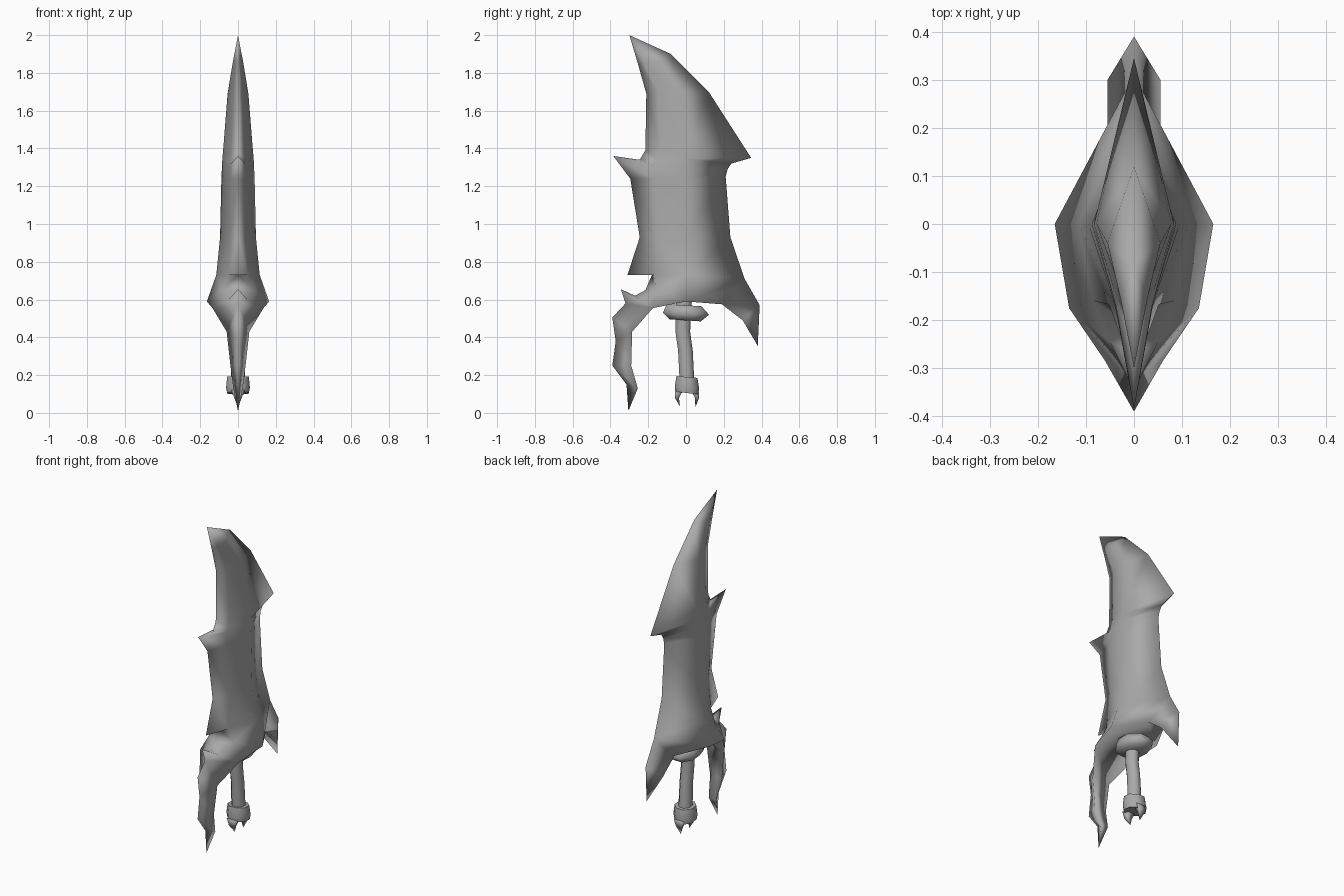
import bpy, bmesh, math
from mathutils import Vector

if "Cube" in bpy.data.objects:
    bpy.data.objects.remove(bpy.data.objects["Cube"])

grey = bpy.data.materials.new("steel grey")
grey.diffuse_color = (0.4, 0.4, 0.4, 1)
grey.use_nodes = True
grey.node_tree.nodes["Principled BSDF"].inputs["Base Color"].default_value = grey.diffuse_color


def finish(bm, name, angle=180):
    bmesh.ops.remove_doubles(bm, verts=bm.verts, dist=0.0005)
    bmesh.ops.recalc_face_normals(bm, faces=bm.faces)
    me = bpy.data.meshes.new(name)
    bm.to_mesh(me)
    bm.free()
    ob = bpy.data.objects.new(name, me)
    bpy.context.collection.objects.link(ob)
    me.materials.append(grey)
    bpy.ops.object.select_all(action='DESELECT')
    ob.select_set(True)
    bpy.context.view_layer.objects.active = ob
    if angle == 180:
        bpy.ops.object.shade_smooth()
    else:
        bpy.ops.object.shade_smooth_by_angle(angle=math.radians(angle))
    return ob


def face(bm, pts):
    """Add a face, dropping repeated corners."""
    out = []
    for p in pts:
        if all((Vector(p) - Vector(q)).length > 1e-5 for q in out):
            out.append(p)
    if len(out) > 2:
        bm.faces.new([bm.verts.new(p) for p in out])


def strip(bm, pairs):
    """Skin between an edge line and a side line, on both sides of x = 0."""
    for s in (1, -1):
        flip = [[(s * p[0], p[1], p[2]) for p in pr] for pr in pairs]
        for (a, b), (c, d) in zip(flip, flip[1:]):
            face(bm, [a, b, d])
            face(bm, [a, d, c])


# Blade rows: front edge y z, ridge x y z, back edge y z
rows = [
    (-.30, 2.0, 0, -.30, 2.0, -.30, 2.0),
    (-.255, 1.85, .027, -.16, 1.86, -.08, 1.90),
    (-.21, 1.69, .055, -.04, 1.69, .12, 1.70),
    (-.215, 1.39, .078, 0, 1.40, .345, 1.35),
    (-.245, 1.34, .083, 0, 1.345, .24, 1.32),
    (-.385, 1.36, .085, 0, 1.30, .22, 1.29),
    (-.295, 1.24, .088, 0, 1.24, .21, 1.25),
    (-.245, .93, .095, 0, .93, .235, .93),
    (-.31, .73, .115, 0, .73, .31, .71),
]
front, flank, ridge, back_edge = [], [], [], []
for fy, fz, mx, my, mz, by, bz in rows:
    front.append((0, fy, fz))
    ridge.append((mx, my, mz))
    back_edge.append((0, by, bz))
    # the flank line keeps the thorns local to the front edge
    y = my + .62 * (max(fy, -.27) - my) if mx else my
    flank.append((.45 * mx, y, mz + .62 * (min(fz, mz + .03) - mz)))
bm = bmesh.new()
strip(bm, list(zip(front, flank)))
strip(bm, list(zip(flank, ridge)))
strip(bm, list(zip(back_edge, ridge)))

# Guard rim points, from the middle to the front claw and the back spur
mid, p1 = ridge[-1], flank[-1]
p2, p3 = (.085, -.16, .65), (.05, -.245, .60)
r0, r1, r2 = (.165, 0, .59), (.135, -.175, .555), (.06, -.285, .43)
r3, r4, claw_tip = (.04, -.29, .25), (.025, -.255, .13), (0, -.305, .01)
b1, b2, spur_tip = (.055, .19, .575), (.055, .30, .49), (0, .38, .355)

# Front claw with its notch and thorn
thorn_low = (0, -.32, .58)
strip(bm, [(front[-1], p1), ((0, -.18, .73), p1), ((0, -.215, .65), p2),
           ((0, -.27, .62), p3), ((0, -.345, .655), p3), (thorn_low, p3)])
strip(bm, [(p1, mid), (p2, mid), (p2, r0), (p2, r1), (p3, r1), (thorn_low, r1),
           ((0, -.39, .505), r2), ((0, -.372, .38), r2), ((0, -.39, .25), r3),
           ((0, -.315, .15), r4), (claw_tip, claw_tip)])
# Back spur
back, heel = back_edge[-1], (0, .39, .57)
strip(bm, [(back, mid), (back, r0), (back, b1), (heel, b1), (heel, b2),
           (spur_tip, spur_tip)])
# Underside
rim = [spur_tip, b2, b1, r0, r1, r2, r3, r4, claw_tip]
for a, b in zip(rim, rim[1:]):
    face(bm, [a, b, (-b[0], b[1], b[2]), (-a[0], a[1], a[2])])
finish(bm, "blade_and_guard")


def stack(name, rings, sides, angle):
    """Closed loft of horizontal rings: centre y, z, x radius, y radius, tilt."""
    bm = bmesh.new()
    loops = []
    for cy, z, rx, ry, tilt in rings:
        loop = []
        for i in range(sides):
            a = 2 * math.pi * (i + .5) / sides
            loop.append(bm.verts.new((rx * math.cos(a), cy + ry * math.sin(a),
                                      z + tilt * math.sin(a))))
        loops.append(loop)
    for lo, hi in zip(loops, loops[1:]):
        for i in range(sides):
            j = (i + 1) % sides
            bm.faces.new((lo[i], lo[j], hi[j], hi[i]))
    bm.faces.new(loops[0])
    bm.faces.new(loops[-1])
    return finish(bm, name, angle)


# Grip, collar and pommel
stack("grip", [(.005, .17, .04, .042, 0), (-.003, .33, .037, .042, 0),
               (-.017, .43, .037, .042, 0), (-.01, .62, .042, .046, 0)], 8, 60)
stack("collar", [(-.005, .49, .07, .09, -.006), (0, .525, .092, .132, -.006),
                 (-.01, .57, .075, .1, -.006)], 8, 180)
stack("pommel", [(.005, .105, .062, .066, -.008), (.005, .135, .068, .07, -.005),
                 (.005, .19, .062, .06, -.005)], 8, 60)

# Pommel prongs
for side, tip in ((-1, (0, -.032, .035)), (1, (0, .05, .03))):
    bm = bmesh.new()
    outer, inner = .005 + side * .064, .005 + side * .02
    base = [(-.035, outer, .12), (.035, outer, .12),
            (.025, inner, .12), (-.025, inner, .12)]
    knee = [(-.02, outer, .08), (.02, outer, .08),
            (.015, .005 + side * .042, .08), (-.015, .005 + side * .042, .08)]
    face(bm, base)
    for i in range(4):
        j = (i + 1) % 4
        face(bm, [base[i], base[j], knee[j], knee[i]])
        face(bm, [knee[i], knee[j], tip])
    finish(bm, "front_prong" if side < 0 else "back_prong")
